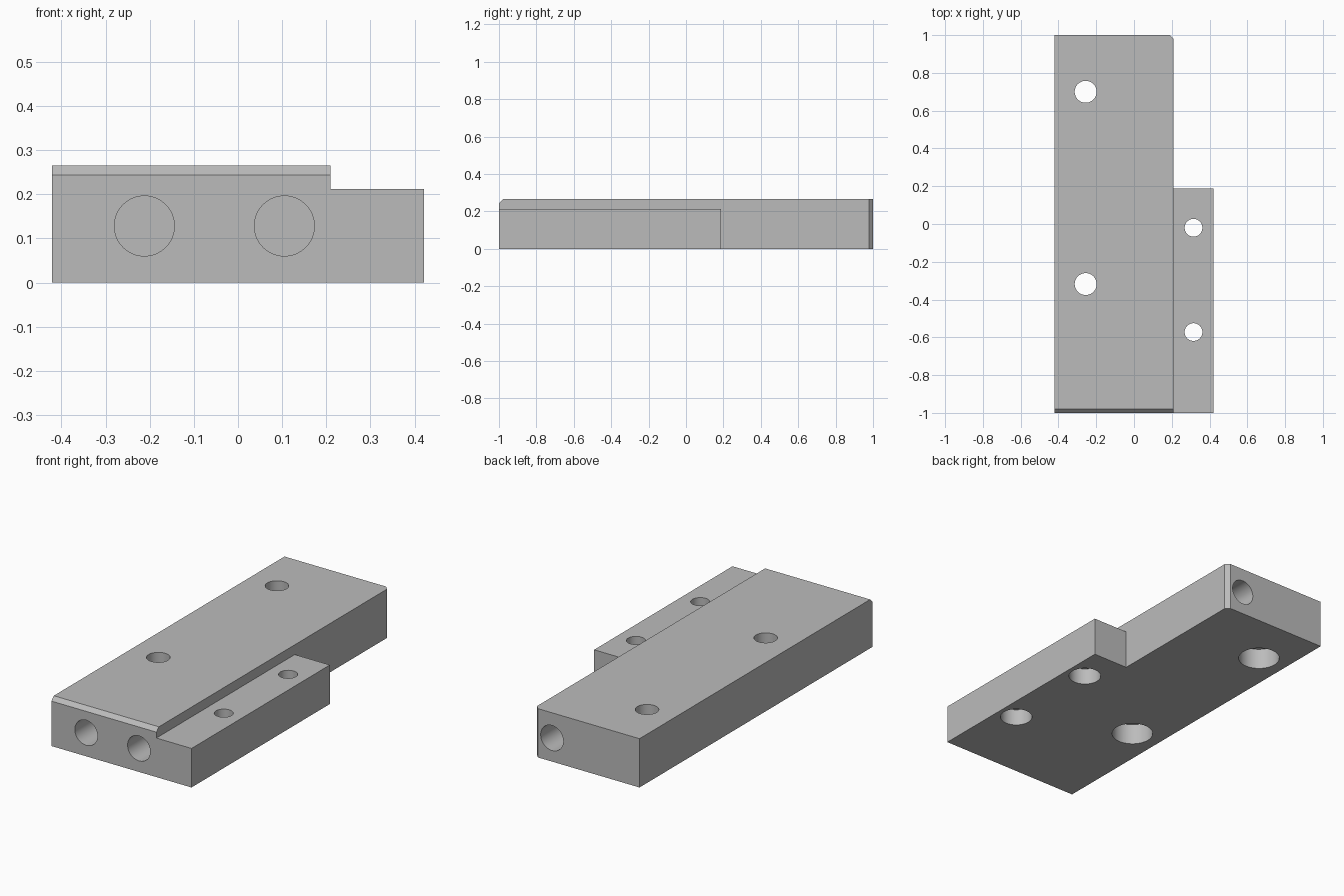
import bpy, bmesh
from math import radians
from mathutils import Matrix, Vector

cube = bpy.data.objects.get("Cube")
if cube:
    bpy.data.objects.remove(cube, do_unlink=True)

steel = bpy.data.materials.new("grey_metal")
steel.use_nodes = True
GREY = (0.5, 0.5, 0.5, 1)
steel.diffuse_color = GREY
steel.node_tree.nodes["Principled BSDF"].inputs["Base Color"].default_value = GREY


def add_object(name, bm):
    bmesh.ops.recalc_face_normals(bm, faces=bm.faces)
    mesh = bpy.data.meshes.new(name)
    bm.to_mesh(mesh)
    bm.free()
    mesh.materials.append(steel)
    obj = bpy.data.objects.new(name, mesh)
    bpy.context.collection.objects.link(obj)
    return obj


def box(lo, hi):
    lo, hi = Vector(lo), Vector(hi)
    bm = bmesh.new()
    size = Matrix.Diagonal((hi - lo).to_4d())
    bmesh.ops.create_cube(bm, size=1, matrix=Matrix.Translation((lo + hi) / 2) @ size)
    return bm


def cylinder(name, center, radius, length, axis="Z"):
    bm = bmesh.new()
    turn = Matrix.Rotation(radians(90), 4, "X") if axis == "Y" else Matrix()
    bmesh.ops.create_cone(bm, cap_ends=True, segments=64, radius1=radius, radius2=radius,
                          depth=length, matrix=Matrix.Translation(center) @ turn)
    return add_object(name, bm)


def combine(target, tool, operation):
    mod = target.modifiers.new(tool.name, "BOOLEAN")
    mod.operation = operation
    mod.solver = "EXACT"
    mod.object = tool
    bpy.context.view_layer.objects.active = target
    bpy.ops.object.modifier_apply(modifier=mod.name)
    bpy.data.objects.remove(tool, do_unlink=True)


# Main block with a chamfered top front edge and back left corner
LEFT, HEIGHT, STEP_HEIGHT = 0.21, 0.265, 0.212
bm = box((-0.421, -1, 0), (LEFT, 1, HEIGHT))


def edge_at(test):
    return [e for e in bm.edges if all(test(v.co) for v in e.verts)]


edges = edge_at(lambda p: p.y < 0 and p.z > 0.1) + edge_at(lambda p: p.y > 0 and p.x > 0)
bmesh.ops.bevel(bm, geom=edges, offset=0.021, segments=1, affect="EDGES")
body = add_object("mounting_block", bm)

# Lower side step
step = add_object("side_step", box((0, -1, 0), (0.421, 0.187, STEP_HEIGHT)))
combine(body, step, "UNION")

# Vertical screw holes, counterbored from below
screws = [(-0.256, 0.7, 0.058, 0.105, 0.114), (-0.256, -0.318, 0.058, 0.105, 0.114),
          (0.315, -0.02, 0.047, 0.082, 0.09), (0.315, -0.572, 0.047, 0.082, 0.09)]
for x, y, radius, bore_radius, bore_depth in screws:
    combine(body, cylinder("screw_hole", (x, y, 0.1), radius, 1), "DIFFERENCE")
    combine(body, cylinder("counterbore", (x, y, 0), bore_radius, 2 * bore_depth), "DIFFERENCE")

# Blind holes in the front and back ends
for x, y in [(-0.212, -1), (0.105, -1), (0.105, 1)]:
    combine(body, cylinder("end_hole", (x, y, 0.128), 0.068, 0.8, "Y"), "DIFFERENCE")

bpy.ops.object.select_all(action="DESELECT")
body.select_set(True)
bpy.context.view_layer.objects.active = body
bpy.ops.object.shade_smooth_by_angle(angle=radians(30))
